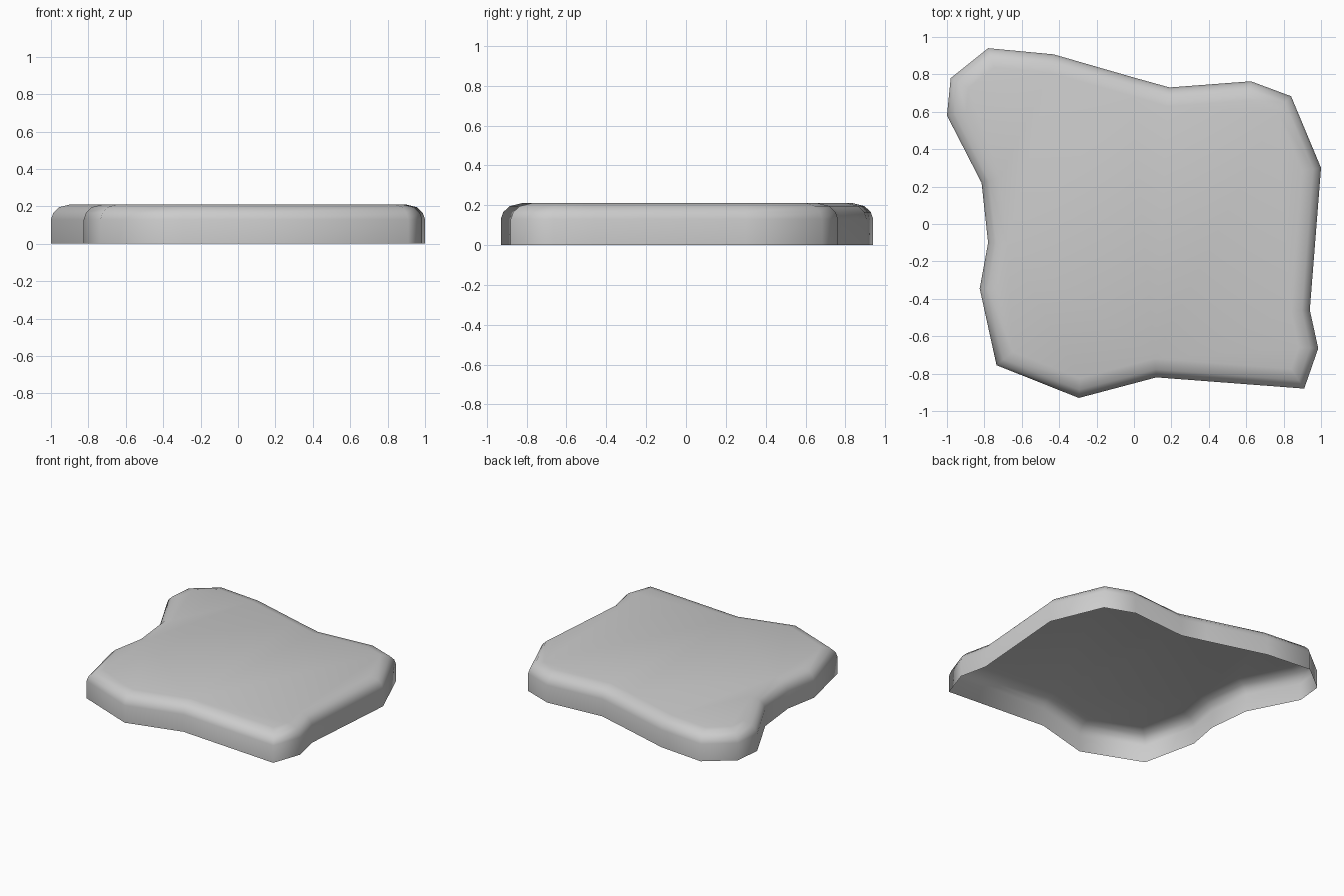
import bpy, bmesh
from mathutils import Vector

if "Cube" in bpy.data.objects:
    bpy.data.objects.remove(bpy.data.objects["Cube"])

# Irregular slab outline, counter-clockwise seen from above
OUTLINE = [Vector(p) for p in [
    (-0.78, 0.94), (-0.98, 0.78), (-1.0, 0.58), (-0.815, 0.22), (-0.78, -0.10),
    (-0.825, -0.345), (-0.735, -0.755), (-0.295, -0.93), (0.12, -0.82),
    (0.91, -0.88), (0.985, -0.665), (0.94, -0.46), (1.0, 0.30), (0.84, 0.683),
    (0.625, 0.763), (0.19, 0.73), (0.01, 0.78), (-0.43, 0.907)]]

# Edge profile: (inset, height), straight wall then rounded shoulder
PROFILE = [(0, 0), (0, 0.13), (0.012, 0.165), (0.042, 0.195), (0.10, 0.21)]


def inset(points, d):
    """Move every edge of a closed outline inwards by d."""
    out = []
    for i, p in enumerate(points):
        a = (p - points[i - 1]).normalized()
        b = (points[(i + 1) % len(points)] - p).normalized()
        na, nb = Vector((-a.y, a.x)), Vector((-b.y, b.x))
        out.append(p + (na + nb) * d / (1 + na.dot(nb)))
    return out


# Hollow slab: stacked rings closed by a flat top, open underneath
bm = bmesh.new()
rings = [[bm.verts.new((p.x, p.y, z)) for p in inset(OUTLINE, d)] for d, z in PROFILE]
n = len(OUTLINE)
for low, high in zip(rings, rings[1:]):
    for i in range(n):
        j = (i + 1) % n
        bm.faces.new((low[i], low[j], high[j], high[i]))
bm.faces.new(rings[-1])

mesh = bpy.data.meshes.new("stone_slab")
bm.to_mesh(mesh)
bm.free()
slab = bpy.data.objects.new("stone_slab", mesh)
bpy.context.collection.objects.link(slab)

# Smooth shading
for f in mesh.polygons:
    f.use_smooth = True
